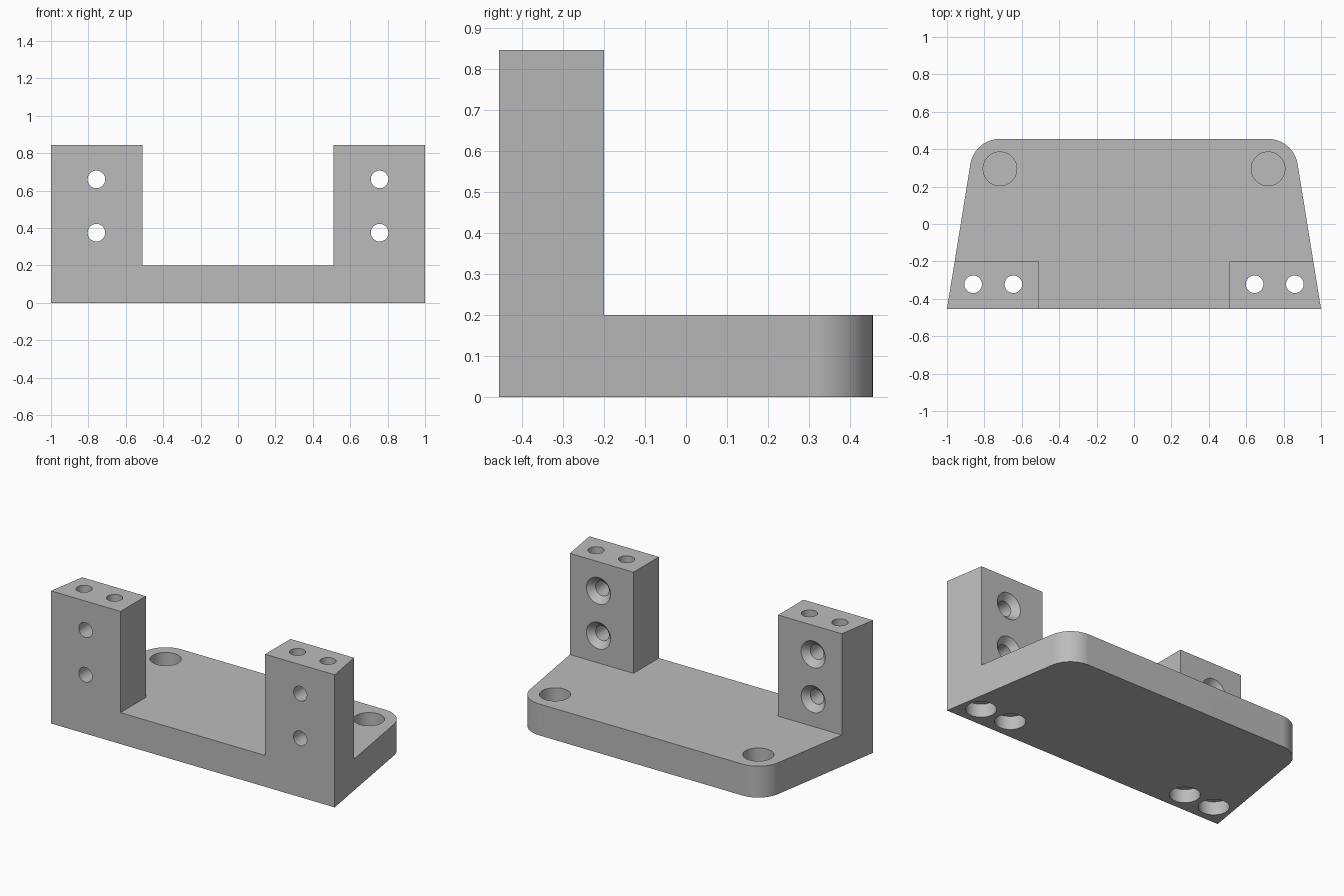
import bpy, bmesh
from math import sin, cos, tan, atan2, pi
from mathutils import Matrix, Vector

if "Cube" in bpy.data.objects:
    bpy.data.objects.remove(bpy.data.objects["Cube"], do_unlink=True)

HALF_W, HALF_D, HEIGHT = 1.0, 0.455, 0.845
PLATE_Z, POST_Y, POST_X = 0.2, -0.2, 0.51
CORNER_R, BORE_R = 0.16, 0.047

grey = bpy.data.materials.new("plain_grey")
grey.use_nodes = True
colour = (0.5, 0.5, 0.5, 1)
grey.diffuse_color = colour
grey.node_tree.nodes["Principled BSDF"].inputs["Base Color"].default_value = colour


def make_object(name, bm):
    bmesh.ops.recalc_face_normals(bm, faces=bm.faces)
    mesh = bpy.data.meshes.new(name)
    bm.to_mesh(mesh)
    bm.free()
    mesh.materials.append(grey)
    obj = bpy.data.objects.new(name, mesh)
    bpy.context.collection.objects.link(obj)
    return obj


def extrude_outline(name, points, height):
    bm = bmesh.new()
    face = bm.faces.new([bm.verts.new((x, y, 0)) for x, y in points])
    new = bmesh.ops.extrude_face_region(bm, geom=[face])["geom"]
    bmesh.ops.translate(bm, vec=(0, 0, height),
                        verts=[v for v in new if isinstance(v, bmesh.types.BMVert)])
    return make_object(name, bm)


def add_box(bm, low, high):
    low, high = Vector(low), Vector(high)
    bmesh.ops.create_cube(bm, size=1, matrix=Matrix.Translation((low + high) / 2)
                          @ Matrix.Diagonal((high - low).to_4d()))


def add_lathe(bm, profile, matrix, sides=48):
    """Closed solid of revolution about local z from (radius, height) points."""
    rings = [[bm.verts.new(matrix @ Vector((r * cos(2 * pi * i / sides),
                                            r * sin(2 * pi * i / sides), h)))
              for i in range(sides)] for r, h in profile]
    for a, b in zip(rings, rings[1:]):
        for i in range(sides):
            j = (i + 1) % sides
            bm.faces.new((a[i], a[j], b[j], b[i]))
    bm.faces.new(rings[0][::-1])
    bm.faces.new(rings[-1])


def cut(obj, name, bm):
    cutter = make_object(name, bm)
    cutter.hide_render = True
    mod = obj.modifiers.new(name, "BOOLEAN")
    mod.operation, mod.solver, mod.object = "DIFFERENCE", "EXACT", cutter
    bpy.context.view_layer.objects.active = obj
    bpy.ops.object.modifier_apply(modifier=name)
    bpy.data.objects.remove(cutter, do_unlink=True)


# Tapered outline with two rounded rear corners
slant = atan2(0.147, 2 * HALF_D)
rear_x = HALF_W - 2 * HALF_D * tan(slant)
arc_x = rear_x - CORNER_R * tan(pi / 4 - slant / 2) * 1.0 if slant < 0 else \
    rear_x - CORNER_R / tan(pi / 4 + slant / 2)
arc_y = HALF_D - CORNER_R
steps = 16
right_side = [(HALF_W, -HALF_D)]
for i in range(steps + 1):
    a = slant + (pi / 2 - slant) * i / steps
    right_side.append((arc_x + CORNER_R * cos(a), arc_y + CORNER_R * sin(a)))
outline = right_side + [(-x, y) for x, y in reversed(right_side)]
bracket = extrude_outline("mounting_bracket", outline, HEIGHT)

# Clear the space behind and between the two posts
bm = bmesh.new()
add_box(bm, (-2, POST_Y, PLATE_Z), (2, 1, 1.5))
cut(bracket, "rear_clearance", bm)
bm = bmesh.new()
add_box(bm, (-POST_X, -1, PLATE_Z), (POST_X, 1, 1.5))
cut(bracket, "gap_between_posts", bm)

# Holes, mirrored left and right
bm = bmesh.new()
sink_r, over = 0.085, 0.02
for side in (-1, 1):
    # blind holes in the rear corners
    add_lathe(bm, [(0.09, 0.05), (0.09, 0.3)],
              Matrix.Translation((side * arc_x, arc_y, 0)))
    # vertical bores, counterbored from below
    for x in (0.645, 0.86):
        add_lathe(bm, [(0.088, -0.1), (0.088, 0.085), (BORE_R, 0.085), (BORE_R, 1)],
                  Matrix.Translation((side * x, -0.322, 0)))
    # horizontal bores, countersunk from behind
    for z in (0.375, 0.66):
        add_lathe(bm, [(BORE_R, -0.2), (BORE_R, 0.217),
                       (sink_r, 0.255), (sink_r + over, 0.255 + over)],
                  Matrix.Translation((side * 0.757, -HALF_D, z))
                  @ Matrix.Rotation(-pi / 2, 4, "X"))
cut(bracket, "screw_holes", bm)

# Smooth the round walls, keep the flats crisp
bpy.ops.object.select_all(action="DESELECT")
bracket.select_set(True)
bpy.context.view_layer.objects.active = bracket
bpy.ops.object.shade_smooth_by_angle(angle=pi / 6)
weighted = bracket.modifiers.new("flat_face_normals", "WEIGHTED_NORMAL")
weighted.keep_sharp = True
